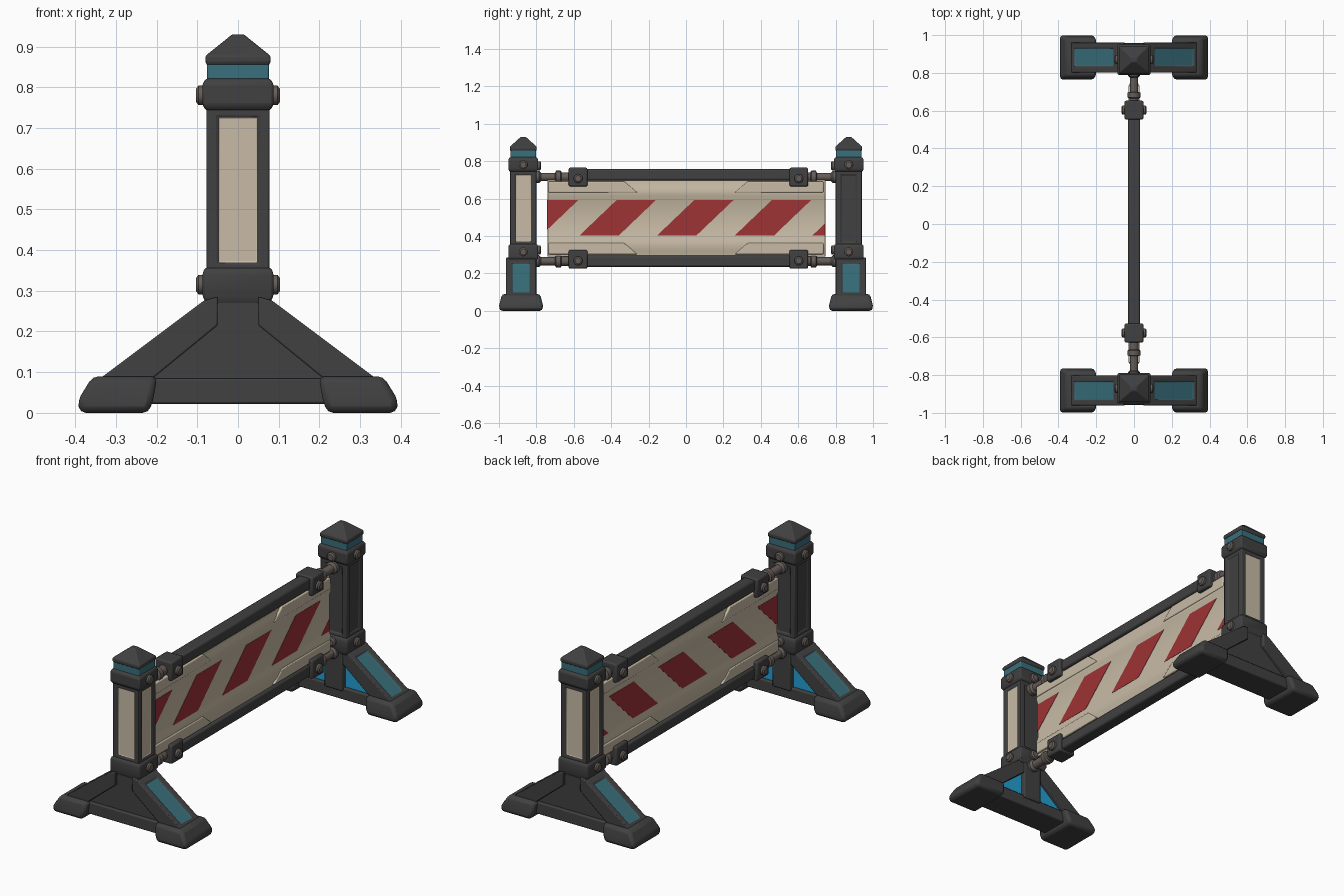
import bpy, bmesh, math
from mathutils import Matrix, Vector

cube = bpy.data.objects.get("Cube")
if cube:
    bpy.data.objects.remove(cube, do_unlink=True)


def material(name, rgb):
    m = bpy.data.materials.new(name)
    m.use_nodes = True
    m.diffuse_color = (*rgb, 1)
    m.node_tree.nodes["Principled BSDF"].inputs["Base Color"].default_value = (*rgb, 1)
    return m


DARK = material("dark grey", (0.052, 0.052, 0.054))
BEIGE = material("warm beige", (0.58, 0.50, 0.38))
RED = material("signal red", (0.34, 0.033, 0.036))
TEAL = material("muted teal", (0.04, 0.16, 0.20))
CYAN = material("bright cyan", (0.017, 0.35, 0.65))
BOLT = material("brown steel", (0.13, 0.108, 0.098))


def finish(name, bm, mats, turn=0.0, bevel=0.0):
    bmesh.ops.recalc_face_normals(bm, faces=bm.faces)
    me = bpy.data.meshes.new(name)
    bm.to_mesh(me)
    bm.free()
    for m in mats:
        me.materials.append(m)
    ob = bpy.data.objects.new(name, me)
    bpy.context.collection.objects.link(ob)
    ob.matrix_world = Matrix.Rotation(turn, 4, 'Z')
    if bevel:
        mod = ob.modifiers.new("edge bevel", 'BEVEL')
        mod.width, mod.segments, mod.limit_method = bevel, 2, 'ANGLE'
    bpy.ops.object.select_all(action='DESELECT')
    bpy.context.view_layer.objects.active = ob
    ob.select_set(True)
    bpy.ops.object.shade_smooth_by_angle(angle=math.radians(35))
    return ob


def skin(rings):
    """Closed mesh through rings that have equal point counts."""
    bm = bmesh.new()
    loops = [[bm.verts.new(p) for p in ring] for ring in rings]
    n = len(loops[0])
    for a, b in zip(loops, loops[1:]):
        for i in range(n):
            bm.faces.new((a[i], a[(i + 1) % n], b[(i + 1) % n], b[i]))
    bm.faces.new(loops[0])
    bm.faces.new(loops[-1])
    bmesh.ops.recalc_face_normals(bm, faces=bm.faces)
    return bm


def stack(levels, cx=0, cy=0):
    """Rectangles (half x, half y, z) stacked upwards."""
    return skin([[(cx + a * hx, cy + b * hy, z) for a, b in ((-1, -1), (1, -1), (1, 1), (-1, 1))]
                 for hx, hy, z in levels])


def prism_y(pts, y0, y1):
    return skin([[(x, y, z) for x, z in pts] for y in (y0, y1)])


def prism_x(pts, x0, x1):
    return skin([[(x, y, z) for y, z in pts] for x in (x0, x1)])


def lathe(origin, direction, profile, sides=16):
    """Round part from (distance, radius) steps along a direction."""
    m = Matrix.Translation(origin) @ Vector(direction).to_track_quat('Z', 'Y').to_matrix().to_4x4()
    angles = [math.tau * i / sides for i in range(sides)]
    return skin([[m @ Vector((r * math.cos(a), r * math.sin(a), d)) for a in angles]
                 for d, r in profile])


def recess(bm, direction, width, depth, slot):
    """Sink a panel into the largest face that looks along a direction."""
    d = Vector(direction).normalized()
    bm.normal_update()
    face = max((f for f in bm.faces if f.normal.dot(d) > 0.9), key=lambda f: f.calc_area())
    bmesh.ops.inset_region(bm, faces=[face], thickness=width, depth=0)
    bmesh.ops.inset_region(bm, faces=[face], thickness=0.003, depth=-depth)
    face.material_index = slot


PY = -0.87   # post centre
FY = -0.882  # foot centre
bolt_shape = [(0, 0.024), (0.012, 0.024), (0.018, 0.016)]

for side, turn in (("front", 0), ("back", math.pi)):
    # Post with a sunken panel on each face
    bm = stack([(0.077, 0.07, 0.34), (0.077, 0.07, 0.755)], 0, PY)
    for d, slot in (((0, -1, 0), 1), ((1, 0, 0), 1), ((-1, 0, 0), 0), ((0, 1, 0), 0)):
        recess(bm, d, 0.038, 0.008, slot)
    finish(side + "_post", bm, [DARK, BEIGE], turn, 0.006)

    # Lower column, collars, light band and cap
    finish(side + "_column", stack([(0.053, 0.072, 0.07), (0.053, 0.072, 0.29)], 0, PY),
           [DARK], turn, 0.005)
    finish(side + "_lower_collar", stack([(0.075, 0.07, 0.265), (0.087, 0.08, 0.285),
           (0.087, 0.08, 0.345), (0.08, 0.073, 0.357)], 0, PY), [DARK], turn, 0.006)
    finish(side + "_upper_collar", stack([(0.078, 0.07, 0.742), (0.087, 0.08, 0.755),
           (0.087, 0.08, 0.81), (0.078, 0.07, 0.822)], 0, PY), [DARK], turn, 0.006)
    finish(side + "_light_band", stack([(0.076, 0.068, 0.815), (0.076, 0.068, 0.86)], 0, PY),
           [TEAL], turn, 0.004)
    finish(side + "_cap", stack([(0.074, 0.067, 0.853), (0.08, 0.072, 0.86), (0.08, 0.072, 0.877),
           (0.014, 0.013, 0.93)], 0, PY), [DARK], turn, 0.005)

    # Base bar
    finish(side + "_base_bar", stack([(0.23, 0.075, 0.022), (0.23, 0.075, 0.085)], 0, FY),
           [DARK], turn, 0.006)

    for s, hand in ((1, "a"), (-1, "b")):
        # Foot, sloped on the outside
        foot = stack([(0.085, 0.115, 0), (0.09, 0.117, 0.03), (0.077, 0.102, 0.09)], s * 0.304, FY)
        for v in foot.verts:
            if v.co.z > 0.05:
                v.co.x -= s * 0.024
            if abs(v.co.x) < 0.3:
                v.co.x -= s * 0.005 * (v.co.z > 0.02)
        finish(f"{side}_foot_{hand}", foot, [DARK], turn, 0.018)

        # Brace with a sunken strip on its slope
        pts = [(0.05, 0.285), (0.085, 0.275), (0.345, 0.08), (0.215, 0.08), (0.05, 0.215)]
        brace = prism_y([(s * x, z) for x, z in pts], FY - 0.08, FY + 0.08)
        recess(brace, (s * 0.6, 0, 0.8), 0.043, 0.008, 1)
        finish(f"{side}_brace_{hand}", brace, [DARK, TEAL], turn, 0.006)

        # Gusset, lit on its inner face
        tri = [(s * x, z) for x, z in ((0.04, 0.07), (0.23, 0.07), (0.04, 0.235))]
        finish(f"{side}_gusset_{hand}", prism_y(tri, FY - 0.06, FY + 0.05), [DARK], turn)
        finish(f"{side}_gusset_light_{hand}", prism_y(tri, FY + 0.05, FY + 0.058), [CYAN], turn)

        # Side bolts
        for z, level in ((0.315, "lower"), (0.78, "upper")):
            finish(f"{side}_{level}_bolt_{hand}",
                   lathe((s * 0.085, PY, z), (s, 0, 0), bolt_shape), [BOLT], turn)

    # Connectors from the post to the rails
    for z, level in ((0.265, "lower"), (0.715, "upper")):
        shape = [(0, 0.032), (0.035, 0.032), (0.045, 0.022), (0.12, 0.022), (0.125, 0.034),
                 (0.15, 0.034), (0.155, 0.025), (0.23, 0.025)]
        finish(f"{side}_{level}_connector", lathe((0, -0.82, z), (0, 1, 0), shape), [BOLT], turn)
        finish(f"{side}_{level}_inner_bolt",
               lathe((0, -0.792, z + 0.06), (0, 1, 0), bolt_shape), [BOLT], turn)

# Rails and clamps
for z, level in ((0.265, "lower"), (0.727, "upper")):
    finish(level + "_rail", stack([(0.033, 0.61, z - 0.03), (0.033, 0.61, z + 0.03)], 0, 0.013),
           [DARK], 0, 0.01)
    cz = z + (0.01 if level == "lower" else -0.012)
    for y, end in ((-0.577, "front"), (0.603, "back")):
        finish(f"{level}_{end}_clamp", stack([(0.05, 0.05, cz - 0.05), (0.05, 0.05, cz + 0.05)], 0, y),
               [DARK], 0, 0.008)
        for s, hand in ((1, "left"), (-1, "right")):
            finish(f"{level}_{end}_clamp_bolt_{hand}",
                   lathe((s * 0.049, y, cz - 0.008), (s, 0, 0), bolt_shape), [BOLT])

# Ribbed board
half = [(0.016, 0.29), (0.018, 0.31), (0.025, 0.33), (0.025, 0.375), (0.016, 0.4),
        (0.016, 0.595), (0.025, 0.615), (0.025, 0.65), (0.018, 0.67), (0.016, 0.70)]
outline = half + [(-x, z) for x, z in reversed(half)]
finish("board", prism_y(outline, -0.74, 0.745), [BEIGE], 0, 0.002)

# Raised corner plates and slanted stripes on both faces
for s, hand in ((1, "left"), (-1, "right")):
    for e, end in ((1, "back"), (-1, "front")):
        for z, level, hang in ((0.302, "lower", 1), (0.632, "upper", 1)):
            pts = [(0.735, z), (0.26, z), (0.33, z + 0.06), (0.735, z + 0.06)]
            finish(f"{level}_{end}_plate_{hand}",
                   prism_x([(e * y, h) for y, h in pts], s * 0.012, s * 0.03), [BEIGE], 0, 0.005)
    for i in range(5):
        y = -0.985 + 0.415 * i
        pts = [(y, 0.402), (y + 0.21, 0.402), (y + 0.41, 0.593), (y + 0.2, 0.593)]
        bm = prism_x(pts, s * 0.013, s * 0.0175)
        for e in (1, -1):
            bmesh.ops.bisect_plane(bm, geom=bm.verts[:] + bm.edges[:] + bm.faces[:],
                                   plane_co=(0, e * 0.742, 0), plane_no=(0, e, 0), clear_outer=True)
        finish(f"stripe_{i + 1}_{hand}", bm, [RED])
